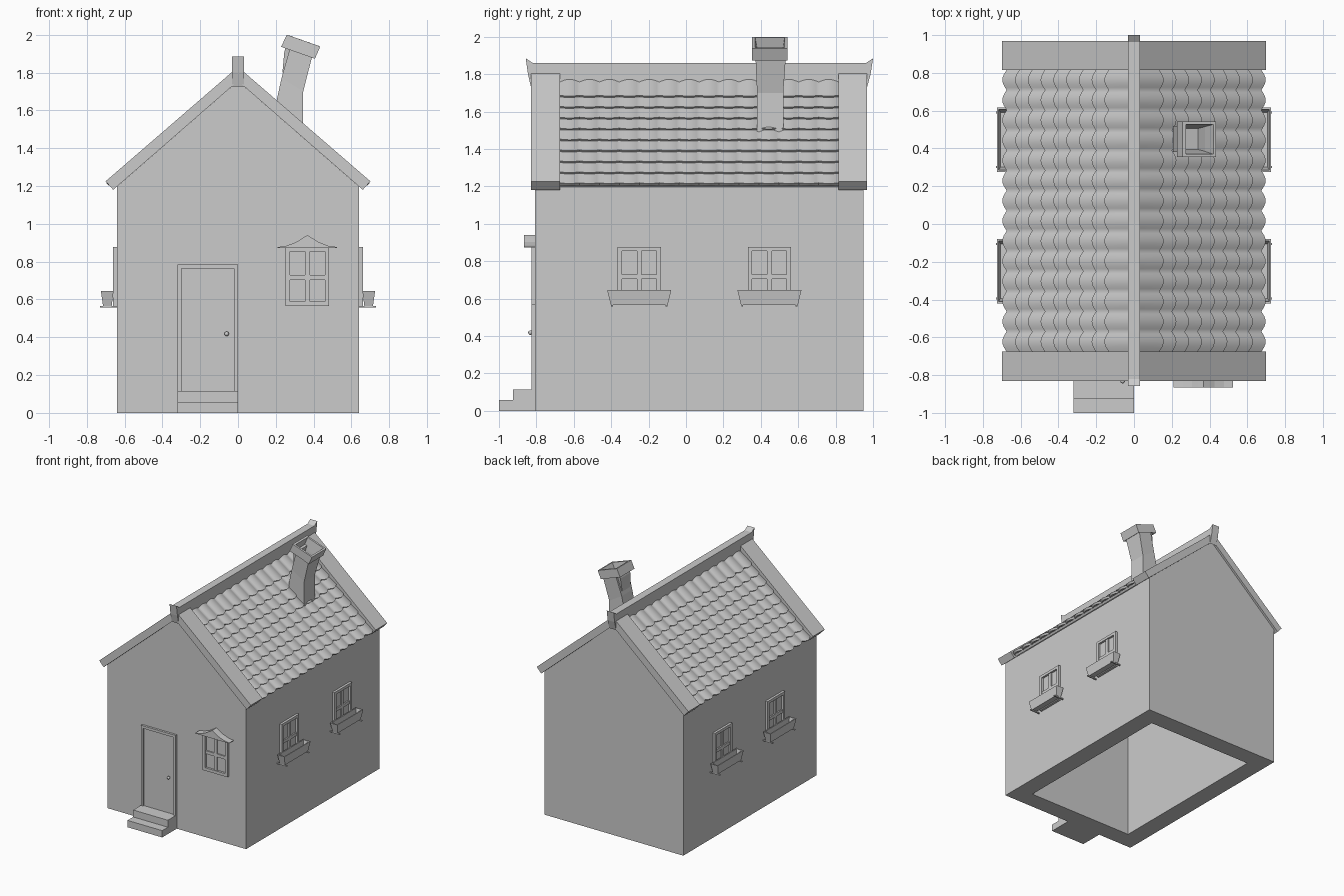
import bpy, bmesh, math
from mathutils import Matrix, Vector

if "Cube" in bpy.data.objects:
    bpy.data.objects.remove(bpy.data.objects["Cube"])


def finish(name, bm, matrix=None, smooth=False):
    bmesh.ops.recalc_face_normals(bm, faces=bm.faces)
    if matrix:
        bm.transform(matrix)
    me = bpy.data.meshes.new(name)
    bm.to_mesh(me)
    bm.free()
    ob = bpy.data.objects.new(name, me)
    bpy.context.collection.objects.link(ob)
    if smooth:
        bpy.ops.object.select_all(action='DESELECT')
        ob.select_set(True)
        bpy.context.view_layer.objects.active = ob
        bpy.ops.object.shade_smooth_by_angle(angle=math.radians(35))
    return ob


def add_loft(bm, rings):
    """Skin a series of equal-length point rings and cap both ends."""
    vs = [[bm.verts.new(p) for p in r] for r in rings]
    n = len(vs[0])
    for a, b in zip(vs, vs[1:]):
        for i in range(n):
            j = (i + 1) % n
            bm.faces.new((a[i], a[j], b[j], b[i]))
    bm.faces.new(vs[0][::-1])
    bm.faces.new(vs[-1])


def rect(x0, x1, y0, y1, z0, z1=None):
    """Rectangle ring; z may differ between the x0 and x1 sides."""
    z1 = z0 if z1 is None else z1
    return [(x0, y0, z0), (x1, y0, z1), (x1, y1, z1), (x0, y1, z0)]


def boxes(name, dims, matrix=None):
    bm = bmesh.new()
    for x0, x1, y0, y1, z0, z1 in dims:
        add_loft(bm, [rect(x0, x1, y0, y1, z0), rect(x0, x1, y0, y1, z1)])
    return finish(name, bm, matrix)


def loft(name, rings, matrix=None):
    bm = bmesh.new()
    add_loft(bm, rings)
    return finish(name, bm, matrix)


def prism(name, pts, a, b, axis='Y'):
    """Extrude an (x,z) profile along Y, or a (y,z) profile along X."""
    place = (lambda p, t: (p[0], t, p[1])) if axis == 'Y' else (lambda p, t: (t, p[0], p[1]))
    return loft(name, [[place(p, t) for p in pts] for t in (a, b)])


FRONT, BACK, SIDE = -0.807, 0.95, 0.64

# Hollow walls, open underneath
walls = prism("walls", [(-SIDE, 0), (SIDE, 0), (SIDE, 1.197), (0, 1.755), (-SIDE, 1.197)], FRONT, BACK)
cutter = prism("wall_cutter", [(-.49, -.1), (.49, -.1), (.49, 1.12), (0, 1.55), (-.49, 1.12)],
               FRONT + .15, BACK - .15)
cutter.hide_render = True
cutter.hide_viewport = True
mod = walls.modifiers.new("hollow", 'BOOLEAN')
mod.operation = 'DIFFERENCE'
mod.object = cutter

# Gable slabs and ridge beam with flared ends
chevron = [(.70, 1.225), (.66, 1.18), (0, 1.755), (-.66, 1.18), (-.70, 1.225), (0, 1.83)]
prism("front_gable_slab", chevron, -.83, -.675)
prism("back_gable_slab", chevron, .815, .968)
ridge = [(-.857, 1.885), (-.82, 1.86), (.963, 1.86), (1.0, 1.885), (.987, 1.80),
         (.967, 1.727), (.955, 1.745), (-.815, 1.745), (-.828, 1.727), (-.845, 1.80)]
prism("ridge_beam", ridge, -.032, .032, 'X')

# Roof boards and scalloped tile rows, laid out along the slope
ANG = math.atan(.865)
CA, SA = math.cos(ANG), math.sin(ANG)
Y0, Y1 = -.676, .816


def slope(side, s, h, y):
    """Point at distance s down the slope, h above the wall line."""
    return (side * (s * CA + h * SA), y, 1.755 - s * SA + h * CA)


def tiles(name, side, rows=9, cols=14, seg=8, pitch=.0893):
    bm = bmesh.new()
    n = cols * seg
    for r in range(rows):
        s_end = .86 - r * pitch
        s_top = .01 if r == rows - 1 else s_end - pitch - .01
        lines = [[], [], [], []]
        for i in range(n + 1):
            y = Y0 + (Y1 - Y0) * i / n
            arch = math.sin(math.pi * (i % seg) / seg)
            tip = s_end + .02 * arch
            crown = .036 + .012 * arch
            pts = [(s_top, .018), (s_top, .022 + .012 * arch), (tip, crown), (tip - .002, crown - .02)]
            for line, (s, h) in zip(lines, pts):
                line.append(bm.verts.new(slope(side, s, h, y)))
        for k in range(4):
            a, b = lines[k], lines[(k + 1) % 4]
            for i in range(n):
                bm.faces.new((a[i], a[i + 1], b[i + 1], b[i]))
        for i in (0, n):
            bm.faces.new([line[i] for line in lines])
    finish(name, bm, smooth=True)


for side, label in ((1, "right"), (-1, "left")):
    section = [(0, 0), (.85, 0), (.85, .02), (0, .02)]
    loft(label + "_roof_board", [[slope(side, s, h, y) for s, h in section] for y in (Y0, Y1)])
    tiles(label + "_roof_tiles", side)

# Leaning chimney with an open, tilted cap
stem = [(.206, .345, 1.58, 1.47, .38, .52), (.206, .345, 1.66, 1.56, .38, .52),
        (.230, .345, 1.77, 1.70, .38, .52), (.275, .392, 1.93, 1.885, .372, .533)]
cap = [(.228, .407, 1.936, 1.873, .354, .543), (.258, .435, 2.0, 1.938, .354, .543),
       (.274, .420, 1.995, 1.943, .37, .527), (.245, .375, 1.91, 1.86, .385, .515),
       (.235, .338, 1.80, 1.76, .395, .505)]
loft("chimney", [rect(x0, x1, y0, y1, z0, z1) for x0, x1, z0, z1, y0, y1 in stem + cap])

# Front steps and door
boxes("front_steps", [(-.32, 0, -1.0, FRONT + .01, 0, .057), (-.32, 0, -.925, FRONT + .01, .057, .115)])
boxes("door_frame", [(-.32, -.30, -.825, FRONT, .115, .785), (-.022, 0, -.825, FRONT, .115, .785),
                     (-.30, -.022, -.825, FRONT, .763, .785)])
boxes("door", [(-.30, -.022, -.814, FRONT + .01, .115, .763)])
bm = bmesh.new()
bmesh.ops.create_uvsphere(bm, u_segments=12, v_segments=8, radius=.012)
finish("door_knob", bm, Matrix.Translation((-.06, -.832, .418)), smooth=True)
boxes("knob_stem", [(-.064, -.056, -.83, -.81, .414, .422)])


# Windows, modelled facing -y and then turned onto each wall
def window(name, matrix):
    d = -.02
    boxes(name + "_frame", [(-.115, -.092, d, 0, .565, .877), (.092, .115, d, 0, .565, .877),
                            (-.092, .092, d, 0, .565, .590), (-.092, .092, d, 0, .854, .877),
                            (-.013, .013, -.014, 0, .59, .854), (-.092, -.013, -.014, 0, .704, .730),
                            (.013, .092, -.014, 0, .704, .730)], matrix)
    boxes(name + "_glass", [(-.092, .092, -.003, .01, .59, .854)], matrix)


def flower_box(name, matrix):
    loft(name, [rect(-.152, .152, -.074, -.028, .566), rect(-.171, .171, -.085, -.018, .645),
                rect(-.161, .161, -.077, -.026, .645), rect(-.145, .145, -.067, -.035, .578)], matrix)
    boxes(name + "_brackets", [(x - .005, x + .005, -.091, 0, .557, .566) for x in (-.145, .145)], matrix)


window("front_window", Matrix.Translation((.367, FRONT, 0)))
for side, label in ((1, "right"), (-1, "left")):
    for y, end in ((-.25, "front"), (.446, "back")):
        m = Matrix.Translation((side * SIDE, y, 0)) @ Matrix.Rotation(side * math.pi / 2, 4, 'Z')
        window(f"{label}_{end}_window", m)
        flower_box(f"{label}_{end}_flower_box", m)

# Swept hood over the front window
half = [(.157, .877), (.11, .884), (.06, .903), (.03, .922)]
hood = [(.367 + x, z) for x, z in half] + [(.367, .94)] + [(.367 - x, z) for x, z in half[::-1]]
hood += [(.367 - .157, .873), (.367 + .157, .873)]
prism("window_hood", hood, -.865, FRONT)
